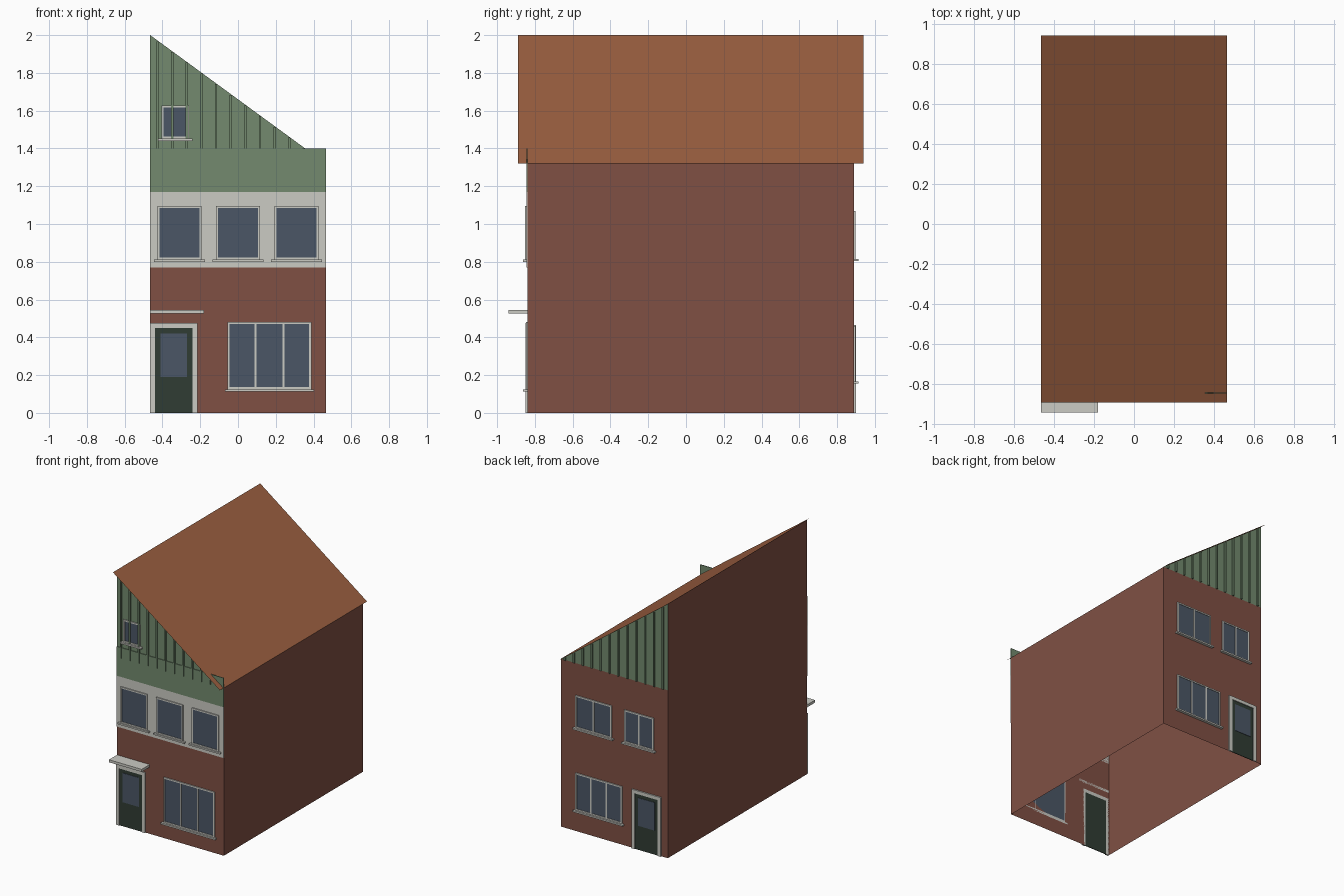
import bpy

if "Cube" in bpy.data.objects:
    bpy.data.objects.remove(bpy.data.objects["Cube"])

W, FRONT, BACK = 0.465, -0.84, 0.89
EAVE, RIDGE = 1.32, 2.0


def material(name, r, g, b):
    m = bpy.data.materials.new(name)
    lin = [((c / 255 + 0.055) / 1.055) ** 2.4 for c in (r, g, b)]
    m.diffuse_color = (*lin, 1)
    m.use_nodes = True
    m.node_tree.nodes["Principled BSDF"].inputs["Base Color"].default_value = m.diffuse_color
    return m


BRICK = material("brick", 128, 80, 68)
GREEN = material("green_cladding", 115, 138, 110)
WHITE = material("white_trim", 203, 203, 196)
GLASS = material("glass", 75, 86, 102)
DOOR = material("dark_door", 48, 60, 52)
TILE = material("roof_tile", 155, 95, 64)


def mesh(name, verts, faces, mat):
    me = bpy.data.meshes.new(name)
    me.from_pydata(verts, [], faces)
    me.materials.append(mat)
    ob = bpy.data.objects.new(name, me)
    bpy.context.collection.objects.link(ob)
    return ob


def boxes(name, wall, parts, mat):
    """Boxes on a facade: each part is (x0, x1, z0, z1, inner depth, outer depth)."""
    verts, faces = [], []
    for x0, x1, z0, z1, d0, d1 in parts:
        s = -1 if wall == FRONT else 1
        y0, y1 = sorted((wall + s * d0, wall + s * d1))
        n = len(verts)
        verts += [(x, y, z) for z in (z0, z1)
                  for x, y in ((x0, y0), (x1, y0), (x1, y1), (x0, y1))]
        quads = [(3, 2, 1, 0), (4, 5, 6, 7)]
        quads += [(i, (i + 1) % 4, (i + 1) % 4 + 4, i + 4) for i in range(4)]
        faces += [tuple(n + i for i in q) for q in quads]
    return mesh(name, verts, faces, mat)


def window(name, wall, x0, x1, z0, z1, panes=1, base=0.0, sill=0.015):
    f, d = 0.011, base + 0.008
    boxes(name + "_glass", wall, [(x0 + f, x1 - f, z0 + f, z1 - f, base, base + 0.004)], GLASS)
    bars = [(x0, x0 + f, z0, z1, base, d), (x1 - f, x1, z0, z1, base, d),
            (x0 + f, x1 - f, z0, z0 + f, base, d), (x0 + f, x1 - f, z1 - f, z1, base, d)]
    for i in range(1, panes):
        x = x0 + (x1 - x0) * i / panes
        bars.append((x - f / 2, x + f / 2, z0 + f, z1 - f, base, d))
    boxes(name + "_frame", wall, bars, WHITE)
    boxes(name + "_sill", wall, [(x0 - sill, x1 + sill, z0 - 0.012, z0, 0, 0.022)], WHITE)


def door(name, wall, x0, x1, top):
    f = 0.026
    boxes(name + "_frame", wall, [(x0, x0 + f, 0, top, 0, 0.011), (x1 - f, x1, 0, top, 0, 0.011),
                                  (x0 + f, x1 - f, top - f, top, 0, 0.011)], WHITE)
    boxes(name + "_leaf", wall, [(x0 + f, x1 - f, 0, top - f, 0, 0.005)], DOOR)
    boxes(name + "_glass", wall, [(x0 + 0.054, x1 - 0.054, 0.19, top - 0.055, 0.005, 0.008)], GLASS)


def roof_z(x):
    return RIDGE - (RIDGE - EAVE) * (x + W) / (2 * W)


# Brick shell, open underneath: tall left wall, low right wall
mesh("brick_walls",
     [(-W, FRONT, 0), (W, FRONT, 0), (W, BACK, 0), (-W, BACK, 0),
      (-W, FRONT, EAVE), (W, FRONT, EAVE), (W, BACK, EAVE), (-W, BACK, EAVE),
      (-W, FRONT, RIDGE), (-W, BACK, RIDGE)],
     [(0, 1, 5, 4), (1, 2, 6, 5), (2, 3, 7, 6), (3, 0, 4, 8, 9, 7)], BRICK)

# Thin single-slope roof with overhang front and back
mesh("roof", [(-W, -0.89, RIDGE), (W, -0.89, EAVE), (W, 0.94, EAVE), (-W, 0.94, RIDGE)],
     [(0, 1, 2, 3)], TILE)

# Green gables with vertical battens
for side, wall in (("front", FRONT), ("back", BACK)):
    tri = (0, 1, 2) if wall == FRONT else (2, 1, 0)
    mesh(side + "_gable", [(-W, wall, EAVE), (W, wall, EAVE), (-W, wall, RIDGE)], [tri], GREEN)
    step = 2 * W / 12
    xs = [-W + step * (i + 0.5) for i in range(12)]
    boxes(side + "_gable_battens", wall,
          [(x - 0.006, x + 0.006, EAVE, roof_z(x + 0.006), 0, 0.012) for x in xs], GREEN)

# Facade bands across the front
boxes("white_band", FRONT, [(-W, W, 0.77, 1.17, 0, 0.005)], WHITE)
boxes("green_band", FRONT, [(-W, W, 1.17, 1.40, 0, 0.005)], GREEN)

# Front openings
door("front_door", FRONT, -W, -0.215, 0.475)
boxes("door_canopy", FRONT, [(-W, -0.18, 0.525, 0.545, 0, 0.10)], WHITE)
window("front_ground_window", FRONT, -0.055, 0.388, 0.125, 0.482, 3)
for i, x in enumerate((-0.31, 0, 0.31)):
    window(f"front_upper_window_{i + 1}", FRONT, x - 0.116, x + 0.116, 0.812, 1.096, 1, 0.005, 0.019)
window("gable_window", FRONT, -0.405, -0.26, 1.452, 1.628, 1, 0.0, 0.018)

# Back openings
door("back_door", BACK, -0.41, -0.155, 0.465)
window("back_ground_window", BACK, -0.07, 0.335, 0.167, 0.46, 3)
window("back_upper_window_1", BACK, 0.02, 0.335, 0.815, 1.07, 2)
window("back_upper_window_2", BACK, -0.345, -0.09, 0.815, 1.07, 2)
